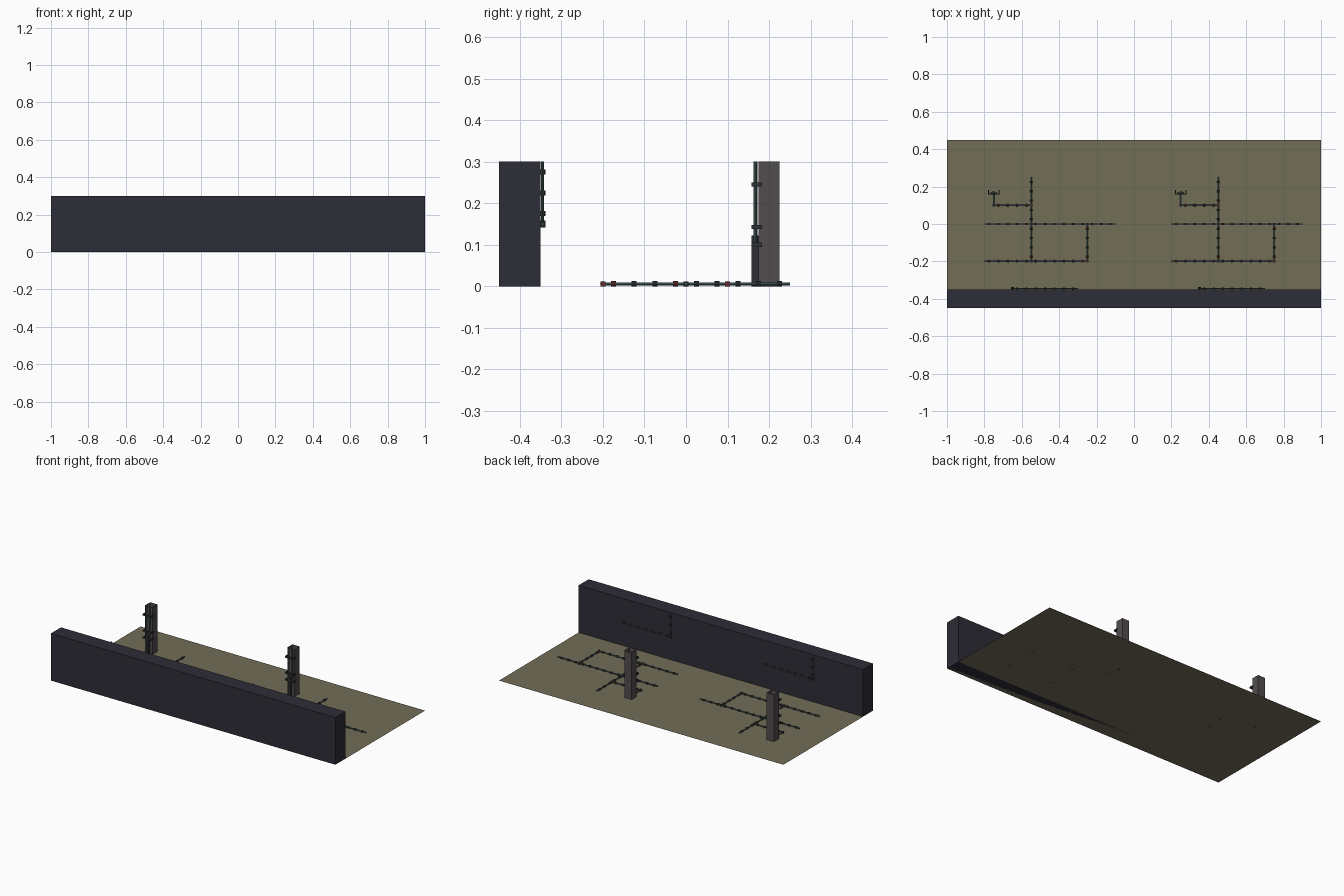
import bpy, bmesh
from mathutils import Vector

if "Cube" in bpy.data.objects:
    bpy.data.objects.remove(bpy.data.objects["Cube"])


def material(name, rgb):
    m = bpy.data.materials.new(name)
    m.diffuse_color = (*rgb, 1)
    m.use_nodes = True
    m.node_tree.nodes["Principled BSDF"].inputs["Base Color"].default_value = m.diffuse_color
    return m


EARTH = material("olive_ground", (0.17, 0.155, 0.095))
WALL = material("dark_slate", (0.027, 0.026, 0.038))
STONE = material("grey_pillar", (0.084, 0.072, 0.076))
TEAL = material("teal_pipe", (0.055, 0.11, 0.105))
IRON = material("dark_iron", (0.028, 0.03, 0.034))
RUST = material("dull_red", (0.12, 0.025, 0.025))


def finish(bm, name, mats):
    me = bpy.data.meshes.new(name)
    bm.to_mesh(me)
    bm.free()
    for m in mats:
        me.materials.append(m)
    ob = bpy.data.objects.new(name, me)
    bpy.context.collection.objects.link(ob)
    return ob


def add_box(bm, lo, hi, mat=0):
    lo, hi = Vector(lo), Vector(hi)
    verts = bmesh.ops.create_cube(bm, size=1)["verts"]
    for v in verts:
        v.co = (lo + hi) / 2 + v.co * (hi - lo)
    for f in {f for v in verts for f in v.link_faces}:
        f.material_index = mat
    return verts


def add_cube(bm, centre, half, mat=0):
    c, h = Vector(centre), Vector((half,) * 3)
    add_box(bm, c - h, c + h, mat)


def add_rod(bm, a, b, radius, mat=0):
    a, b = Vector(a), Vector(b)
    d = b - a
    verts = bmesh.ops.create_cone(bm, cap_ends=True, segments=8, radius1=radius,
                                  radius2=radius, depth=d.length)["verts"]
    q = d.to_track_quat('Z', 'Y')
    for v in verts:
        v.co = q @ v.co + (a + b) / 2
    for f in {f for v in verts for f in v.link_faces}:
        f.material_index = mat


def add_run(bm, a, b, red=()):
    """Straight pipe with a coupling every 0.05; numbers in red are rust coloured."""
    a, b = Vector(a), Vector(b)
    d = (b - a).normalized()
    add_rod(bm, a, b, 0.0038)
    for i in range(round((b - a).length / 0.05)):
        c = a + d * (0.025 + 0.05 * i)
        add_rod(bm, c - d * 0.006, c + d * 0.006, 0.0065, 2 if i in red else 1)


# Ground sheet
bm = bmesh.new()
corners = [(-1, -0.45, 0), (1, -0.45, 0), (1, 0.45, 0), (-1, 0.45, 0)]
bm.faces.new([bm.verts.new(c) for c in corners])
finish(bm, "ground_sheet", [EARTH])

# Long wall
bm = bmesh.new()
add_box(bm, (-1, -0.45, 0), (1, -0.35, 0.3))
finish(bm, "long_wall", [WALL])

Z = 0.006
for side, ox in (("left", 0), ("right", 1)):
    # Hollow pillar, open at top and bottom
    bm = bmesh.new()
    add_box(bm, (ox - 0.775, 0.175, 0), (ox - 0.725, 0.225, 0.3))
    bm.normal_update()
    caps = [f for f in bm.faces if abs(f.normal.z) > 0.5]
    bmesh.ops.delete(bm, geom=caps, context='FACES_ONLY')
    finish(bm, side + "_pillar", [STONE])

    # Floor pipes
    bm = bmesh.new()
    add_run(bm, (ox - 0.8, 0, Z), (ox - 0.1, 0, Z))
    add_run(bm, (ox - 0.8, -0.2, Z), (ox - 0.25, -0.2, Z), (0, 10))
    add_run(bm, (ox - 0.55, -0.2, Z), (ox - 0.55, 0.25, Z), (0,))
    add_run(bm, (ox - 0.25, -0.2, Z), (ox - 0.25, 0, Z), (0, 3))
    add_run(bm, (ox - 0.75, 0.1, Z), (ox - 0.55, 0.1, Z), (0, 3))
    add_rod(bm, (ox - 0.75, 0.1, Z), (ox - 0.75, 0.17, Z), 0.0038)
    # Junction blocks
    for x, y, m in ((-0.55, 0, 1), (-0.25, 0, 1), (-0.55, 0.1, 2), (-0.55, -0.2, 1),
                    (-0.25, -0.2, 2), (-0.75, 0.1, 1)):
        add_cube(bm, (ox + x, y, Z), 0.006, m)
    finish(bm, side + "_floor_pipes", [TEAL, IRON, RUST])

    # Wall pipes with elbow
    bm = bmesh.new()
    add_run(bm, (ox - 0.65, -0.345, 0.15), (ox - 0.65, -0.345, 0.3))
    add_run(bm, (ox - 0.65, -0.345, 0.15), (ox - 0.3, -0.345, 0.15))
    add_cube(bm, (ox - 0.65, -0.346, 0.15), 0.008, 1)
    finish(bm, side + "_wall_pipes", [TEAL, IRON])

    # Risers on the pillar front
    bm = bmesh.new()
    for dx in (-0.013, 0.013):
        add_rod(bm, (ox - 0.75 + dx, 0.167, 0.1), (ox - 0.75 + dx, 0.167, 0.3), 0.0045)
    add_box(bm, (ox - 0.758, 0.158, 0), (ox - 0.742, 0.174, 0.122), 1)
    # U-shaped straps
    for z in (0.1, 0.143, 0.245):
        lo, hi = z - 0.005, z + 0.005
        add_box(bm, (ox - 0.781, 0.158, lo), (ox - 0.719, 0.163, hi), 1)
        for x in (-0.781, -0.724):
            add_box(bm, (ox + x, 0.163, lo), (ox + x + 0.005, 0.183, hi), 1)
    finish(bm, side + "_pillar_pipes", [TEAL, IRON])
